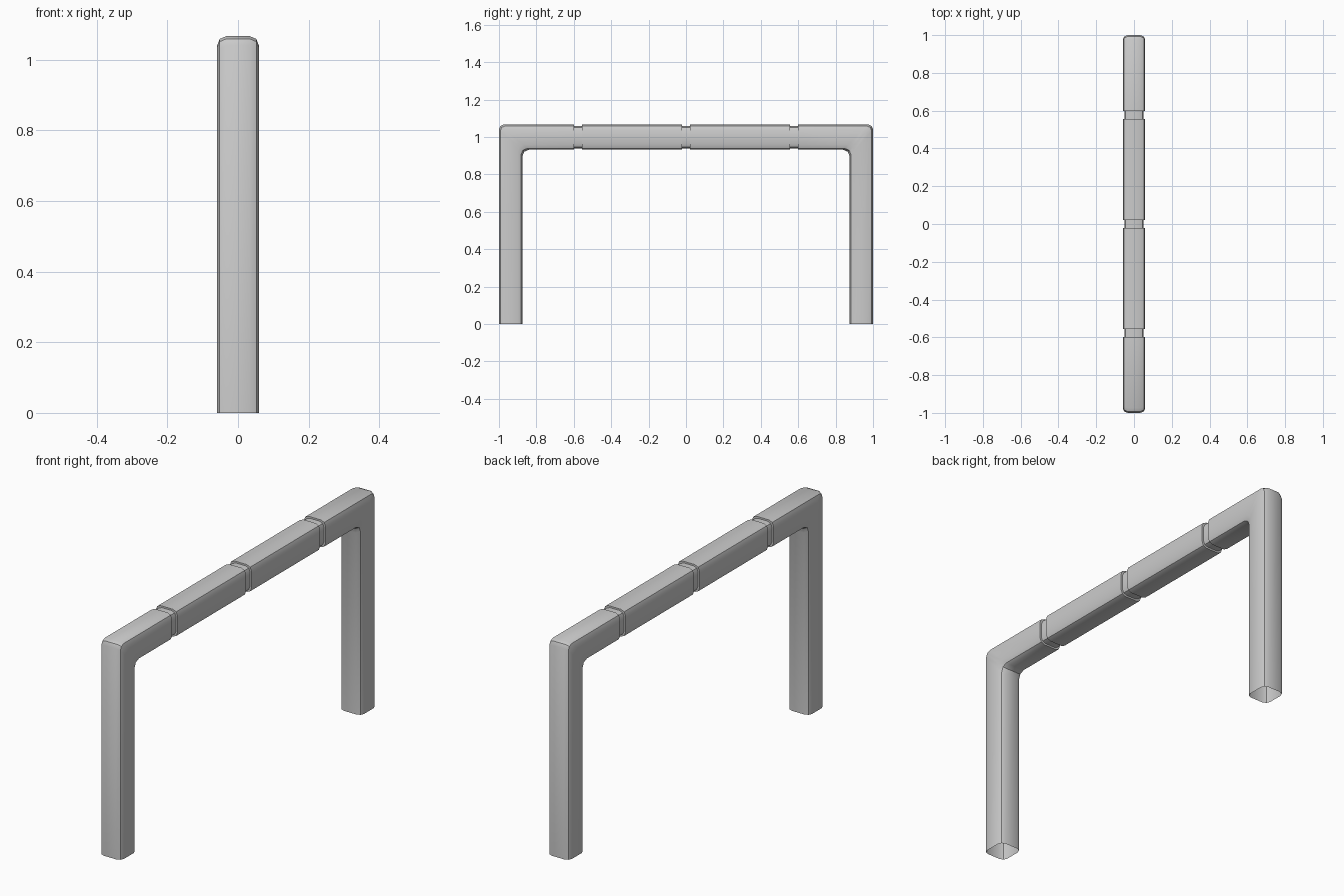
import bpy, bmesh, math
from mathutils import Vector

if "Cube" in bpy.data.objects:
    bpy.data.objects.remove(bpy.data.objects["Cube"])

HALF_W = 0.0595            # half width in x
Y_OUT, Y_IN = 1.0, 0.875   # leg outer / inner faces
Z_TOP, Z_BOT = 1.067, 0.932  # beam top / underside
R_OUT, R_IN = 0.026, 0.035   # corner rounding radii
EDGE = 0.026               # long edge rounding
GROOVE, DEPTH = 0.021, 0.008

bm = bmesh.new()


def ring(outer, inner, inset=0.0):
    """Rounded-rectangle section between an outer and an inner (y, z) point."""
    o, i = Vector(outer), Vector(inner)
    w, tx, rt = HALF_W - inset, EDGE, 0.2
    verts = []
    for sx, flip, start in ((1, 0, 0), (1, 1, 90), (-1, 1, 0), (-1, 0, 90)):
        for k in range(3):
            a = math.radians(start + 45 * k if start == 0 else 90 - 45 * k)
            # even corners sweep top-to-side, odd corners side-to-top
            if (sx, flip) in ((1, 0), (-1, 1)):
                x, d = w - tx + tx * math.sin(a), rt * (1 - math.cos(a))
            else:
                x, d = w - tx + tx * math.sin(a), rt * (1 - math.cos(a))
            t = 1 - d if flip else d
            p = o.lerp(i, t)
            verts.append(bm.verts.new((sx * x, p.x, p.y)))
    return verts


def corner(side):
    """Three sections around the bend of one leg into the beam."""
    out = []
    for deg in (0, 45, 90):
        c, s = math.cos(math.radians(deg)), math.sin(math.radians(deg))
        o = (side * (Y_OUT - R_OUT + R_OUT * c), Z_TOP - R_OUT + R_OUT * s)
        i = (side * (Y_IN - R_IN + R_IN * c), Z_BOT - R_IN + R_IN * s)
        out.append((o, i, 0))
    return out


# Sections from the foot of one leg, along the beam, to the other foot
path = [((-Y_OUT, 0), (-Y_IN, 0), 0)] + corner(-1)
for g in (-0.578, 0.0, 0.578):
    for y, d in ((g - GROOVE, 0), (g - GROOVE, DEPTH), (g + GROOVE, DEPTH), (g + GROOVE, 0)):
        path.append(((y, Z_TOP - d), (y, Z_BOT + d), d))
path += corner(1)[::-1] + [((Y_OUT, 0), (Y_IN, 0), 0)]

# Skin the sections, leaving the feet open
rings = [ring(*p) for p in path]
for a, b in zip(rings, rings[1:]):
    n = len(a)
    for k in range(n):
        bm.faces.new((a[k], a[(k + 1) % n], b[(k + 1) % n], b[k]))
bmesh.ops.recalc_face_normals(bm, faces=bm.faces)
# Outer top face must point up
top = max(bm.faces, key=lambda f: f.calc_center_median().z)
top.normal_update()
if top.normal.z < 0:
    bmesh.ops.reverse_faces(bm, faces=bm.faces)

mesh = bpy.data.meshes.new("barrier_frame")
bm.to_mesh(mesh)
bm.free()
frame = bpy.data.objects.new("barrier_frame", mesh)
bpy.context.collection.objects.link(frame)
bpy.context.view_layer.objects.active = frame
frame.select_set(True)
bpy.ops.object.shade_smooth_by_angle(angle=math.radians(30))
